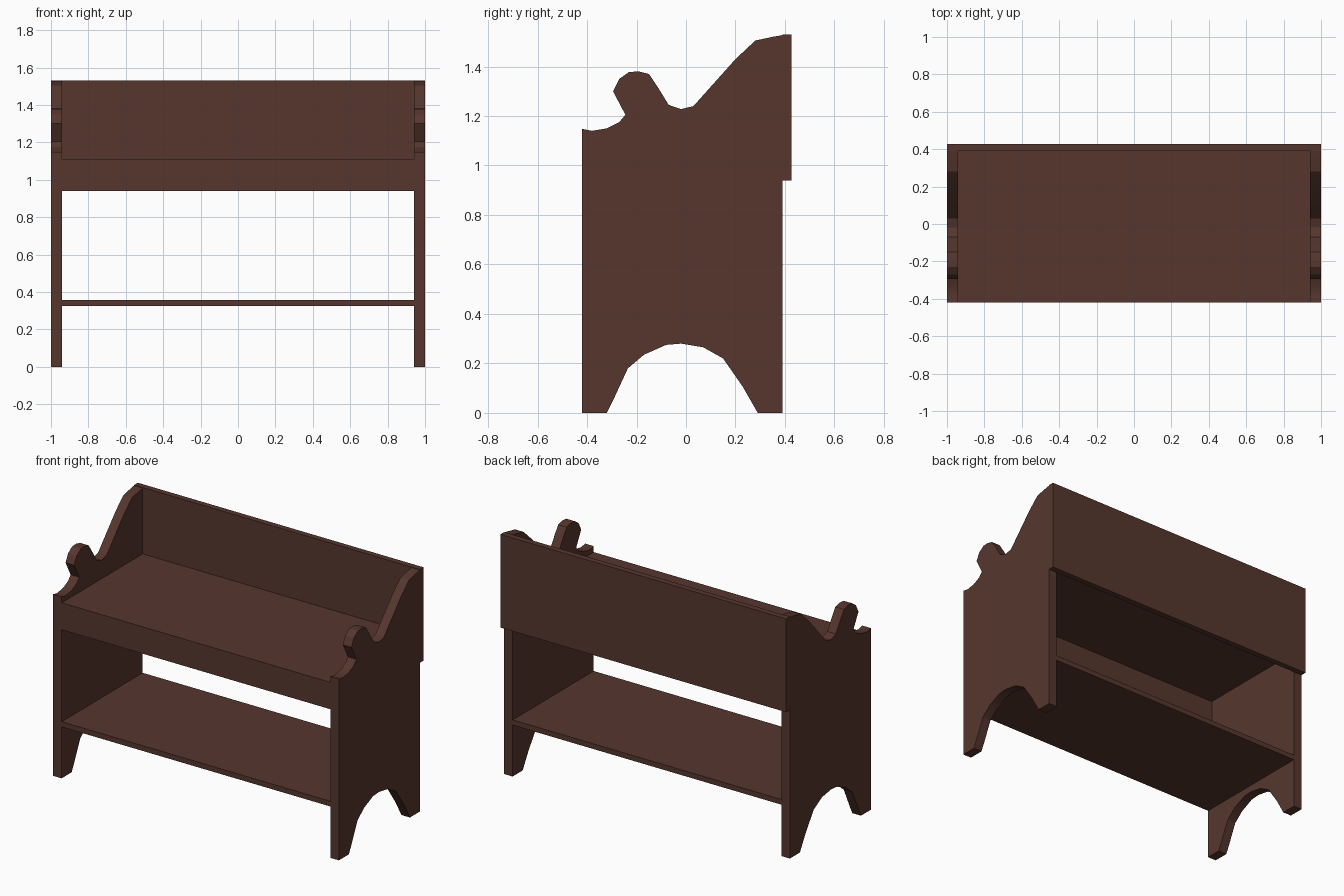
import bpy
import bmesh

cube = bpy.data.objects.get("Cube")
if cube:
    bpy.data.objects.remove(cube, do_unlink=True)

wood = bpy.data.materials.new("dark brown wood")
wood.use_nodes = True
colour = (0.092, 0.037, 0.027, 1)
wood.diffuse_color = colour
wood.node_tree.nodes["Principled BSDF"].inputs["Base Color"].default_value = colour

FRONT, BACK, INNER = -0.42, 0.39, 0.94


def finish(name, bm):
    bmesh.ops.recalc_face_normals(bm, faces=bm.faces)
    mesh = bpy.data.meshes.new(name)
    bm.to_mesh(mesh)
    bm.free()
    mesh.materials.append(wood)
    obj = bpy.data.objects.new(name, mesh)
    bpy.context.collection.objects.link(obj)
    return obj


def board(name, low, high):
    """Box board between two opposite corners."""
    bm = bmesh.new()
    bmesh.ops.create_cube(bm, size=1)
    for v in bm.verts:
        v.co = [(a + b) / 2 + c * (b - a) for a, b, c in zip(low, high, v.co)]
    return finish(name, bm)


def side_panel(name, x0, x1, outline):
    """Extrude a (y, z) outline across the panel thickness."""
    bm = bmesh.new()
    face = bm.faces.new([bm.verts.new((x0, y, z)) for y, z in outline])
    result = bmesh.ops.extrude_face_region(bm, geom=[face])
    for v in result["geom"]:
        if isinstance(v, bmesh.types.BMVert):
            v.co.x = x1
    obj = finish(name, bm)
    bpy.context.view_layer.objects.active = obj
    obj.select_set(True)
    bpy.ops.object.shade_smooth_by_angle(angle=0.4)
    obj.select_set(False)


# Arched foot cutout, then back edge, swept arm and scrolled front
foot_arch = [(-.32, 0), (-.295, .05), (-.235, .18), (-.17, .235), (-.08, .275),
             (-.02, .28), (.07, .265), (.15, .22), (.23, .105), (.29, 0)]
arm_curve = [(BACK, 1.527), (.35, 1.52), (.28, 1.505), (.2, 1.43), (.03, 1.24),
             (-.02, 1.228), (-.07, 1.245), (-.11, 1.31), (-.15, 1.37),
             (-.19, 1.38), (-.23, 1.378), (-.27, 1.35), (-.295, 1.3),
             (-.245, 1.205), (-.27, 1.175), (-.32, 1.15), (-.38, 1.14)]
outline = ([(FRONT, 0)] + foot_arch + [(BACK, 0)] + arm_curve
           + [(FRONT, 1.148)])

for label, sign in (("left", 1), ("right", -1)):
    side_panel(label + "_side_panel", sign * INNER, sign, outline)

# Seat, front apron, backrest and lower shelf
board("seat", (-INNER, FRONT, 1.075), (INNER, BACK, 1.11))
board("front_apron", (-INNER, FRONT, .94), (INNER, FRONT + .035, 1.075))
board("backrest", (-1, BACK, .94), (1, .427, 1.53))
board("lower_shelf", (-INNER, FRONT, .325), (INNER, BACK, .358))
